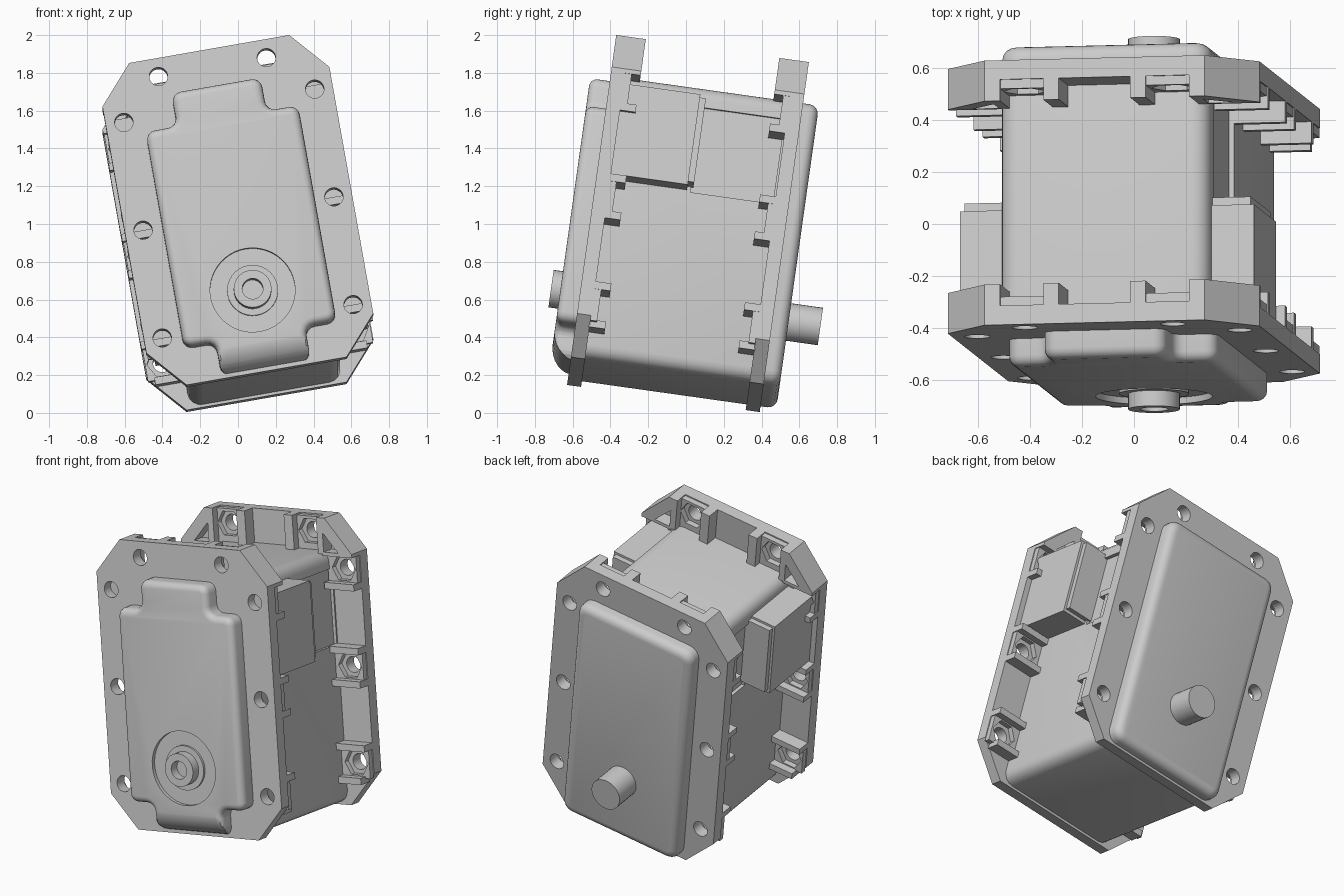
import bpy, bmesh
from math import radians, cos, sin, pi, sqrt
from mathutils import Matrix, Vector

if "Cube" in bpy.data.objects:
    bpy.data.objects.remove(bpy.data.objects["Cube"], do_unlink=True)

grey = bpy.data.materials.new("plain grey")
grey.use_nodes = True
colour = (0.6, 0.6, 0.6, 1)
grey.diffuse_color = colour
grey.node_tree.nodes["Principled BSDF"].inputs["Base Color"].default_value = colour

# the whole unit leans: built upright, then tilted
TILT = (Matrix.Translation((0, 0, 1)) @ Matrix.Rotation(radians(-8), 4, 'X')
        @ Matrix.Rotation(radians(-10), 4, 'Y'))
SHAFT_Z = -0.445
parts = []


def prism(bm, pts, y0, y1):
    """Extrude an (x, z) outline from y0 to y1."""
    a = [bm.verts.new((x, y0, z)) for x, z in pts]
    b = [bm.verts.new((x, y1, z)) for x, z in pts]
    n = len(pts)
    faces = [bm.faces.new(a), bm.faces.new(b[::-1])]
    faces += [bm.faces.new((a[i], b[i], b[(i + 1) % n], a[(i + 1) % n])) for i in range(n)]
    bmesh.ops.recalc_face_normals(bm, faces=faces)


def rect(x0, x1, z0, z1):
    return [(x0, z0), (x1, z0), (x1, z1), (x0, z1)]


def circle(x, z, r, n=32):
    return [(x + r * cos(2 * pi * i / n), z + r * sin(2 * pi * i / n)) for i in range(n)]


def flip(pts):
    return [(-x, z) for x, z in pts]


def make(name, bm, keep=True):
    me = bpy.data.meshes.new(name)
    bm.to_mesh(me)
    bm.free()
    me.materials.append(grey)
    ob = bpy.data.objects.new(name, me)
    bpy.context.collection.objects.link(ob)
    if keep:
        parts.append(ob)
    return ob


def build(name, prisms, keep=True):
    bm = bmesh.new()
    for p in prisms:
        prism(bm, *p)
    return make(name, bm, keep)


def cut(ob, prisms):
    """Subtract prisms and bake the result."""
    tool = build("cutter", prisms, keep=False)
    tool.hide_render = True
    mod = ob.modifiers.new("cut", 'BOOLEAN')
    mod.operation, mod.solver, mod.object = 'DIFFERENCE', 'EXACT', tool
    dg = bpy.context.evaluated_depsgraph_get()
    me = bpy.data.meshes.new_from_object(ob.evaluated_get(dg))
    ob.modifiers.clear()
    ob.data = me
    bpy.data.objects.remove(tool, do_unlink=True)


def rounded_prism(pts, y0, y1, y_round, corner, rim):
    """Prism with rounded corners and a rounded rim at y_round."""
    bm = bmesh.new()
    prism(bm, pts, y0, y1)
    along = [e for e in bm.edges if abs(e.verts[0].co.y - e.verts[1].co.y) > 0.01]
    bmesh.ops.bevel(bm, geom=along, offset=corner, segments=4, profile=0.5, affect='EDGES')
    loop = [e for e in bm.edges if all(abs(v.co.y - y_round) < 1e-4 for v in e.verts)]
    bmesh.ops.bevel(bm, geom=loop, offset=rim, segments=4, profile=0.5, affect='EDGES')
    return bm


# main body with the rounded back cover, and a shallow side recess
body = make("body", rounded_prism(rect(-0.41, 0.41, -0.855, 0.67), -0.47, 0.61, 0.61, 0.07, 0.05))
cut(body, [(rect(s * 0.39, s * 0.5, 0.1, 0.56), 0.0, 0.44) for s in (-1, 1)])

# front cover with four notched corners and a rounded lower lip
half = [(0.24, -0.855), (0.24, -0.68), (0.41, -0.68), (0.41, 0.49), (0.24, 0.49), (0.24, 0.67)]
bm = rounded_prism(half + flip(half)[::-1], -0.45, -0.61, -0.61, 0.05, 0.04)
r = 0.15
cz = -0.855 + r
for i in range(8):
    z = cz - r * sin(i * pi / 17)
    bmesh.ops.bisect_plane(bm, geom=bm.verts[:] + bm.edges[:] + bm.faces[:],
                           plane_co=(0, 0, z), plane_no=(0, 0, 1))
for v in bm.verts:
    if v.co.z < cz:
        arc = -0.61 + r - sqrt(max(0, r * r - (v.co.z - cz) ** 2))
        v.co.y = max(v.co.y, arc)
cover = make("front_cover", bm)
cut(cover, [(circle(0, SHAFT_Z, 0.225, 48), -0.7, -0.585)])

# output shaft, hub and rear stub
build("hub", [(circle(0, SHAFT_Z, 0.135), -0.60, -0.5)])
shaft = build("shaft", [(circle(0, SHAFT_Z, 0.10), -0.66, 0.78)])
cut(shaft, [(circle(0, SHAFT_Z, 0.055), -0.8, -0.56)])

# flanges with bolt holes, nut seats and ribs
quarter = [(0.43, -0.87), (0.61, -0.665), (0.61, 0.673), (0.43, 0.878)]
outline = quarter + flip(quarter)[::-1]
side_z = (-0.6, -0.015, 0.57)
holes = [(s * 0.29, 0.78) for s in (-1, 1)] + [(s * 0.513, z) for s in (-1, 1) for z in side_z]
seats = [rect(0.19, 0.40, 0.66, 0.87)] + [rect(0.40, 0.605, z - 0.09, z + 0.09) for z in side_z]
corner = [(0.40, 0.878), (0.43, 0.878), (0.61, 0.673), (0.61, 0.655), (0.53, 0.655), (0.40, 0.80)]
ribs = [corner, rect(0.14, 0.20, 0.66, 0.878), rect(0.37, 0.41, 0.66, 0.878),
        rect(0.40, 0.57, -0.72, -0.68), rect(0.40, 0.61, 0.65, 0.672)]
ribs += [rect(0.40, 0.61, z - 0.02, z + 0.02) for z in (-0.5, -0.115, 0.085, 0.47)]

for side, face, d in (("front", -0.505, 1), ("back", 0.525, -1)):
    flange = build(side + "_flange", [(outline, face, face + d * 0.075)])
    cut(flange, [(circle(x, z, 0.049, 24), face - 0.1, face + 0.1) for x, z in holes])
    both = seats + [flip(p) for p in seats]
    nut = build(side + "_nut_seats", [(p, face + d * 0.074, face + d * 0.11) for p in both])
    cut(nut, [(circle(x, z, 0.083, 6), face - 0.2, face + 0.2) for x, z in holes])
    for i, p in enumerate(ribs):
        build(f"{side}_rib_{i + 1}", [(q, face + d * 0.07, face + d * 0.158) for q in (p, flip(p))])

# connector blocks on both sides with a thin stepped plate
for name, s in (("left", 1), ("right", -1)):
    build(name + "_connector", [(rect(s * 0.36, s * 0.575, 0.11, 0.60), -0.44, -0.02)])
    build(name + "_connector_step", [(rect(s * 0.36, s * 0.56, 0.13, 0.585), -0.03, 0.012)])

# tilt everything and shade
bpy.ops.object.select_all(action='DESELECT')
for ob in parts:
    ob.data.transform(TILT)
    ob.select_set(True)
bpy.context.view_layer.objects.active = parts[0]
bpy.ops.object.shade_smooth_by_angle(angle=radians(32))
